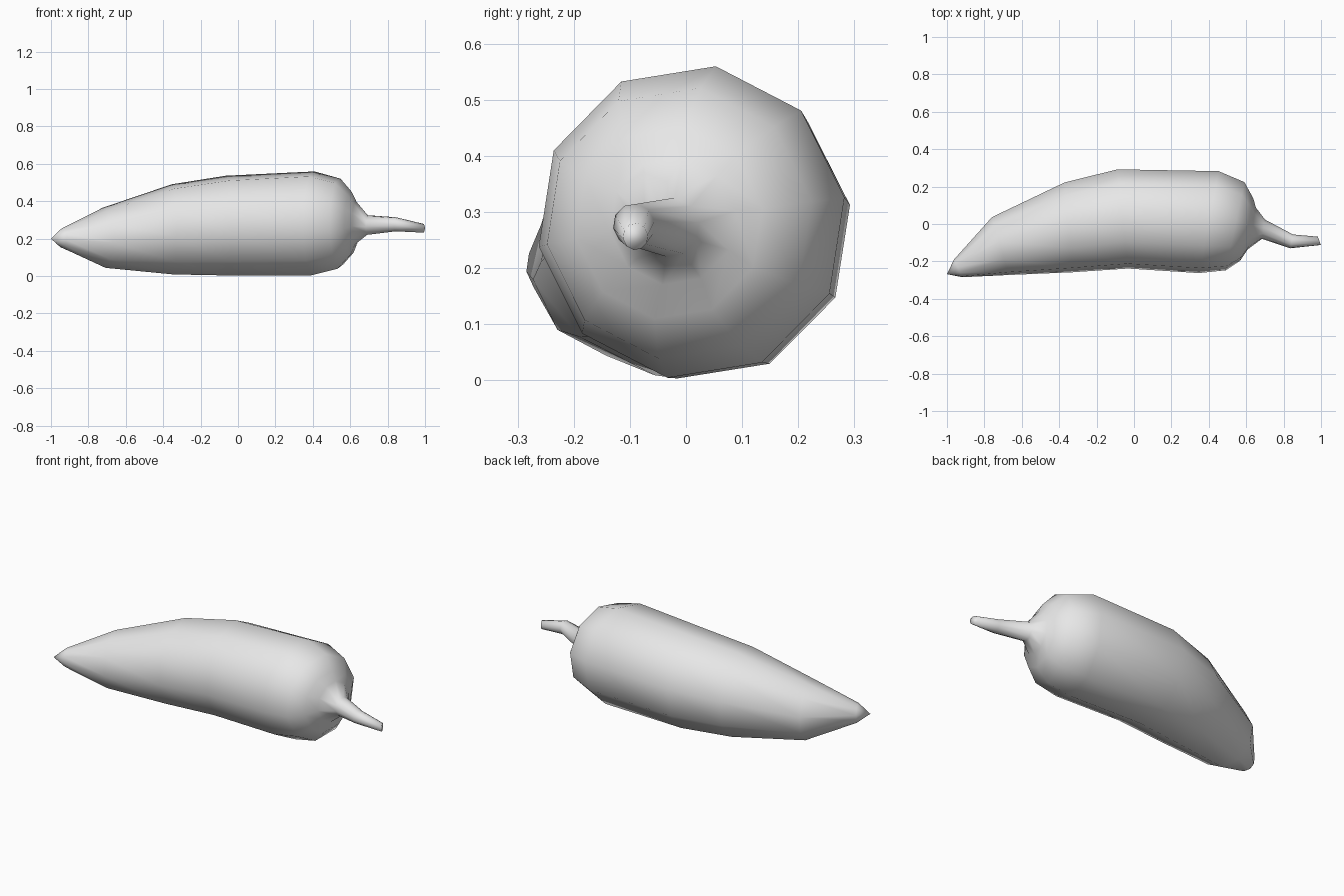
import bpy, bmesh, math
from mathutils import Vector

cube = bpy.data.objects.get("Cube")
if cube:
    bpy.data.objects.remove(cube, do_unlink=True)

SIDES = 10
START = math.radians(9)

# Cross-sections from tip to stem end: x, y, z, radius, turn about z in degrees
SECTIONS = [
    (-0.94, -0.237, 0.202, 0.053, 25),
    (-0.715, -0.118, 0.205, 0.163, 16),
    (-0.35, -0.018, 0.25, 0.244, 5),
    (-0.06, 0.027, 0.27, 0.27, 6),
    (0.40, 0.01, 0.282, 0.281, -11),
    (0.54, -0.012, 0.28, 0.244, -12),
    (0.603, -0.03, 0.28, 0.172, -12),
    (0.63, -0.024, 0.284, 0.115, -11),
    (0.692, -0.028, 0.273, 0.053, -9),
    (0.843, -0.093, 0.277, 0.038, -11),
    (0.991, -0.09, 0.256, 0.024, 20),
]
TIP = (-1.0, -0.268, 0.2)


def add_ring(bm, x, y, z, radius, turn):
    t = math.radians(turn)
    side = Vector((-math.sin(t), math.cos(t), 0))
    up = Vector((0, 0, 1))
    ring = []
    for i in range(SIDES):
        a = START + math.tau * i / SIDES
        ring.append(bm.verts.new(Vector((x, y, z)) + radius * (math.cos(a) * side + math.sin(a) * up)))
    return ring


# One continuous skin: pointed tip, curved body, shoulder and stem
bm = bmesh.new()
rings = [add_ring(bm, *s) for s in SECTIONS]
tip = bm.verts.new(TIP)
for i in range(SIDES):
    j = (i + 1) % SIDES
    bm.faces.new((tip, rings[0][j], rings[0][i]))
    for a, b in zip(rings, rings[1:]):
        bm.faces.new((a[i], a[j], b[j], b[i]))
bm.faces.new(rings[-1])
bmesh.ops.recalc_face_normals(bm, faces=bm.faces)
for f in bm.faces:
    f.smooth = True

mesh = bpy.data.meshes.new("pepper")
bm.to_mesh(mesh)
bm.free()
pepper = bpy.data.objects.new("pepper", mesh)
bpy.context.collection.objects.link(pepper)

# Plain grey skin
grey = bpy.data.materials.new("light grey")
grey.use_nodes = True
color = (0.8, 0.8, 0.8, 1)
grey.diffuse_color = color
grey.node_tree.nodes["Principled BSDF"].inputs["Base Color"].default_value = color
mesh.materials.append(grey)
